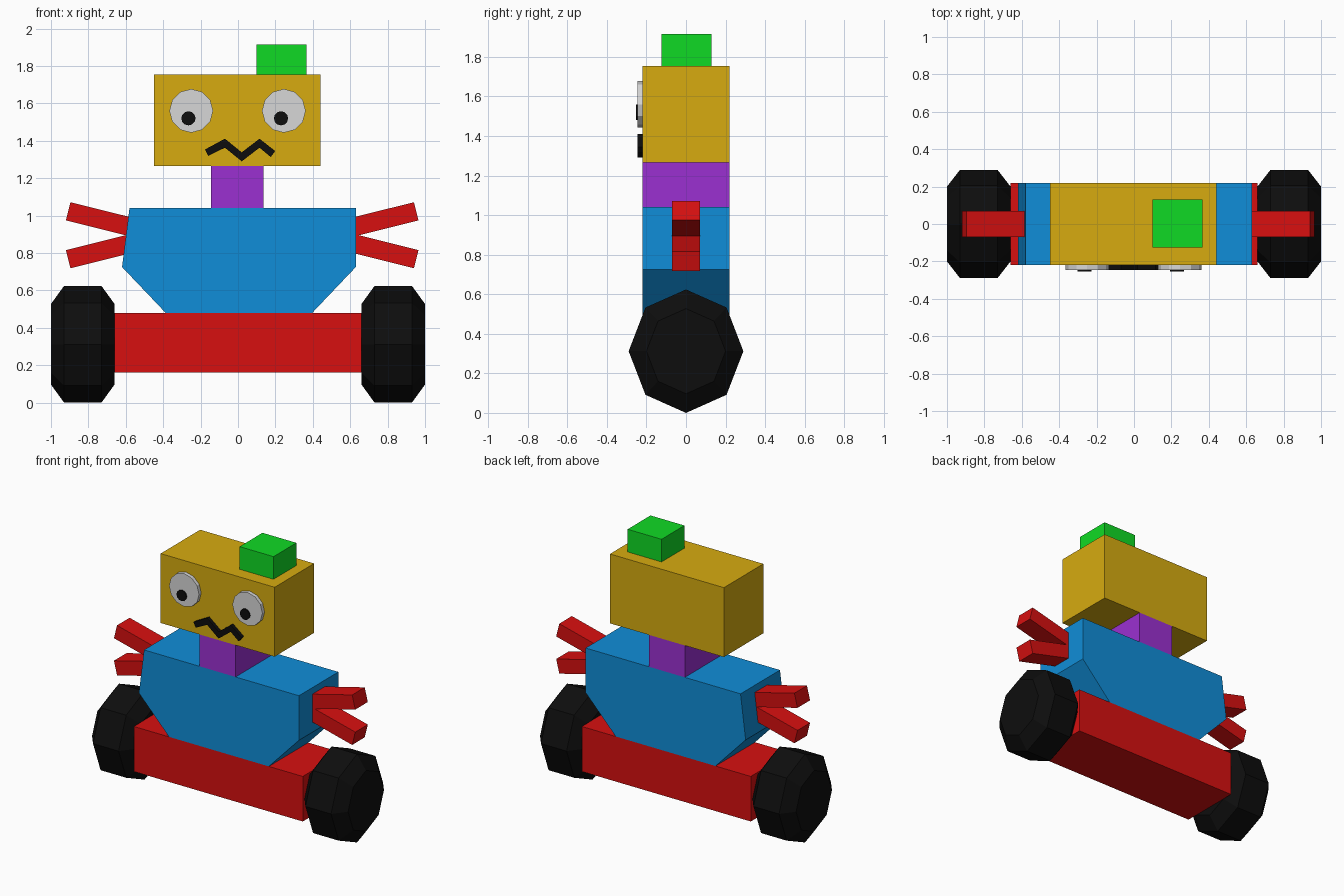
import bpy
import bmesh
from math import cos, sin, pi
from mathutils import Vector

cube = bpy.data.objects.get("Cube")
if cube:
    bpy.data.objects.remove(cube, do_unlink=True)


def material(name, r, g, b):
    m = bpy.data.materials.new(name)
    m.use_nodes = True
    m.diffuse_color = (r, g, b, 1)
    m.node_tree.nodes["Principled BSDF"].inputs["Base Color"].default_value = (r, g, b, 1)
    return m


GOLD = material("gold", 0.68, 0.41, 0.005)
RED = material("red", 0.68, 0.005, 0.005)
BLUE = material("blue", 0.005, 0.27, 0.69)
PURPLE = material("purple", 0.33, 0.03, 0.64)
GREEN = material("green", 0.005, 0.7, 0.018)
GREY = material("light_grey", 0.68, 0.68, 0.68)
BLACK = material("black", 0.004, 0.004, 0.004)
DEPTH = 0.22


def finish(name, bm, mat):
    bmesh.ops.recalc_face_normals(bm, faces=bm.faces)
    mesh = bpy.data.meshes.new(name)
    bm.to_mesh(mesh)
    bm.free()
    mesh.materials.append(mat)
    obj = bpy.data.objects.new(name, mesh)
    bpy.context.collection.objects.link(obj)
    return obj


def slab(name, outline, y0, y1, mat):
    """Extrude an x-z outline from y0 to y1."""
    bm = bmesh.new()
    face = bm.faces.new([bm.verts.new((x, y0, z)) for x, z in outline])
    new = bmesh.ops.extrude_face_region(bm, geom=[face])["geom"]
    verts = [v for v in new if isinstance(v, bmesh.types.BMVert)]
    bmesh.ops.translate(bm, verts=verts, vec=(0, y1 - y0, 0))
    return finish(name, bm, mat)


def box(name, x0, x1, z0, z1, mat, y0=-DEPTH, y1=DEPTH):
    return slab(name, [(x0, z0), (x1, z0), (x1, z1), (x0, z1)], y0, y1, mat)


def disc(name, x, z, radius, y0, y1, mat, sides=12):
    ring = [(x + radius * cos(2 * pi * i / sides), z + radius * sin(2 * pi * i / sides))
            for i in range(sides)]
    return slab(name, ring, y0, y1, mat)


def bar(name, start, end, width, mat):
    a, b = Vector(start), Vector(end)
    d = (b - a).normalized()
    n = Vector((-d.y, d.x)) * width / 2
    return slab(name, [a + n, b + n, b - n, a - n], -0.07, 0.07, mat)


def wheel(name, side):
    """Eight-sided barrel with chamfered rims, lying along x."""
    bm = bmesh.new()
    rings = []
    for x, s in ((0.66, 0.69), (0.73, 1), (0.93, 1), (1.0, 0.69)):
        rings.append([bm.verts.new((side * x, 0.29 * s * sin(i * pi / 4),
                                    0.312 + 0.312 * s * cos(i * pi / 4)))
                      for i in range(8)])
    for a, b in zip(rings, rings[1:]):
        for i in range(8):
            j = (i + 1) % 8
            bm.faces.new((a[i], a[j], b[j], b[i]))
    bm.faces.new(rings[0])
    bm.faces.new(rings[-1])
    return finish(name, bm, BLACK)


# Base, torso, neck, head and hat
box("base", -0.66, 0.66, 0.16, 0.478, RED)
slab("torso", [(-0.58, 1.04), (-0.62, 0.725), (-0.385, 0.478),
               (0.395, 0.478), (0.63, 0.725), (0.63, 1.04)], -DEPTH, DEPTH, BLUE)
box("neck", -0.145, 0.135, 1.04, 1.265, PURPLE)
box("head", -0.45, 0.44, 1.265, 1.755, GOLD)
box("hat", 0.1, 0.365, 1.755, 1.915, GREEN, -0.125, 0.13)

# Wheels and forked arms
for label, side, shift in (("left", 1, 0), ("right", -1, 0.045)):
    wheel(label + "_wheel", side)
    for part, z0, z1 in (("upper", 0.935, 1.023), ("lower", 0.855, 0.767)):
        bar(f"{label}_{part}_arm", (side * (0.6 - shift), z0),
            (side * (0.953 - shift), z1), 0.1, RED)

# Eyes
for label, x in (("right", -0.25), ("left", 0.245)):
    disc(label + "_eye", x, 1.56, 0.117, -DEPTH, -0.245, GREY)
    disc(label + "_pupil", x - 0.015, 1.52, 0.038, -0.245, -0.254, BLACK)

# Zigzag mouth, offset up and down from its centre line
zigzag = [(-0.168, 1.336), (-0.07, 1.387), (0.02, 1.314), (0.115, 1.387), (0.187, 1.329)]
shifts = [(-0.009, 0.017), (0, 0.024), (0, 0.024), (0, 0.024), (0.012, 0.016)]
upper = [(x + dx, z + dz) for (x, z), (dx, dz) in zip(zigzag, shifts)]
lower = [(x - dx, z - dz) for (x, z), (dx, dz) in zip(zigzag, shifts)]
slab("mouth", upper + lower[::-1], -DEPTH, -0.245, BLACK)
